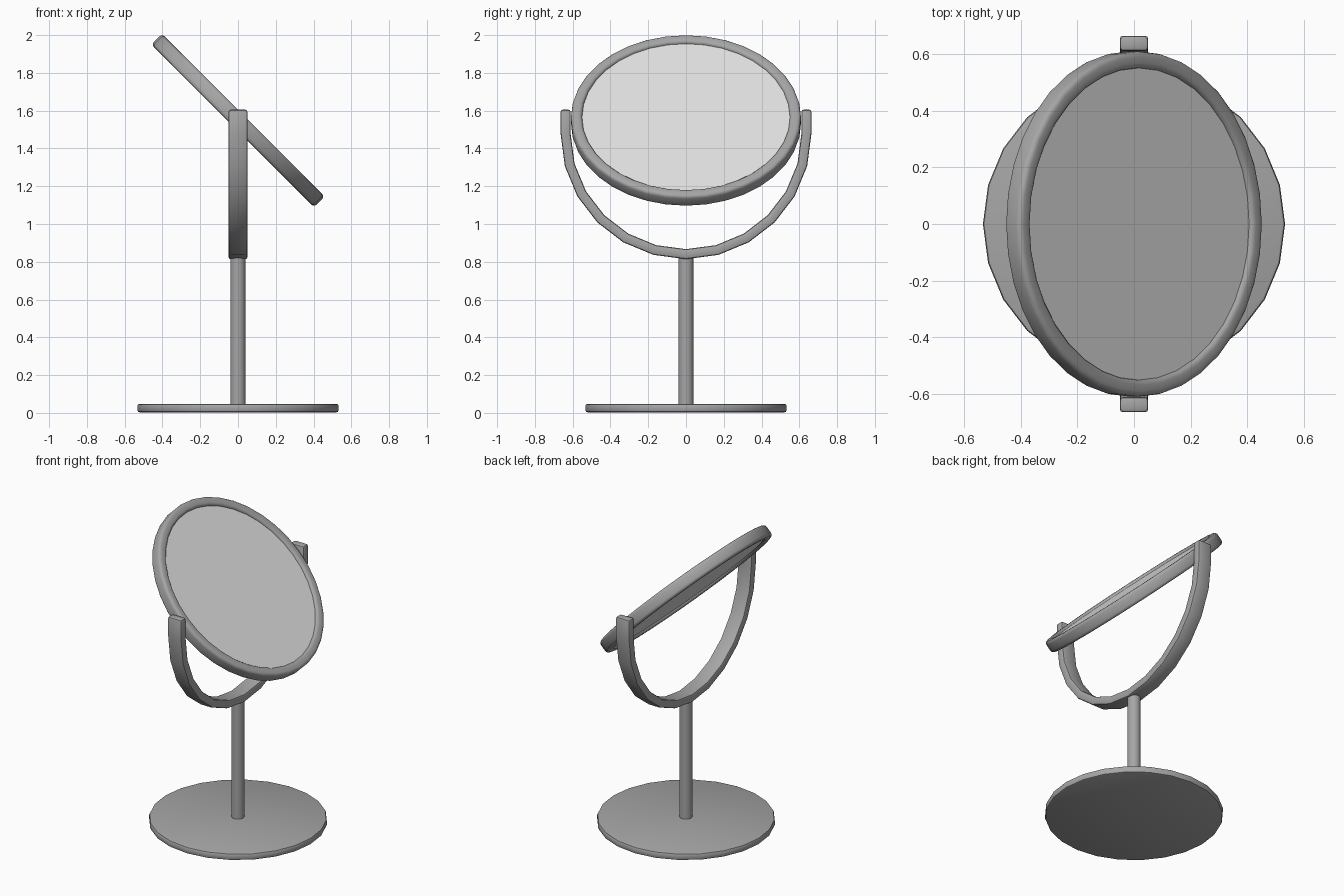
import bpy, bmesh, math
from mathutils import Matrix, Vector

cube = bpy.data.objects.get("Cube")
if cube:
    bpy.data.objects.remove(cube, do_unlink=True)


def material(name, value):
    mat = bpy.data.materials.new(name)
    mat.use_nodes = True
    col = (value, value, value, 1)
    mat.diffuse_color = col
    mat.node_tree.nodes["Principled BSDF"].inputs["Base Color"].default_value = col
    return mat


frame_grey = material("frame grey", 0.38)
mirror_grey = material("mirror light grey", 0.76)


def finish(name, bm, mat, bevel=0, matrix=None, segments=2):
    bmesh.ops.recalc_face_normals(bm, faces=bm.faces)
    mesh = bpy.data.meshes.new(name)
    bm.to_mesh(mesh)
    bm.free()
    mesh.materials.append(mat)
    obj = bpy.data.objects.new(name, mesh)
    bpy.context.collection.objects.link(obj)
    if matrix:
        obj.matrix_world = matrix
    bpy.context.view_layer.objects.active = obj
    for other in bpy.context.selected_objects:
        other.select_set(False)
    obj.select_set(True)
    if bevel:
        mod = obj.modifiers.new("Soft edges", 'BEVEL')
        mod.width, mod.segments = bevel, segments
        mod.limit_method, mod.angle_limit = 'ANGLE', math.radians(40)
        bpy.ops.object.modifier_apply(modifier=mod.name)
    bpy.ops.object.shade_smooth_by_angle(angle=math.radians(35))
    return obj


def cylinder(name, radius, low, high, sides, mat, bevel=0, matrix=None):
    bm = bmesh.new()
    bmesh.ops.create_cone(bm, cap_ends=True, segments=sides, radius1=radius,
                          radius2=radius, depth=high - low,
                          matrix=Matrix.Translation((0, 0, (low + high) / 2)))
    return finish(name, bm, mat, bevel, matrix)


def sweep(bm, sections, closed):
    """Skin a list of four-point sections, joined up or capped."""
    rings = [[bm.verts.new(p) for p in s] for s in sections]
    pairs = list(zip(rings, rings[1:]))
    if closed:
        pairs.append((rings[-1], rings[0]))
    for a, b in pairs:
        for i in range(4):
            j = (i + 1) % 4
            bm.faces.new((a[i], a[j], b[j], b[i]))
    if not closed:
        bm.faces.new(rings[0])
        bm.faces.new(rings[-1])


# Stand
cylinder("base", 0.533, 0.003, 0.048, 24, frame_grey, 0.012)
cylinder("pole", 0.04, 0.04, 0.84, 16, frame_grey)

# Yoke: straight tips running into a half ring
OUTER, INNER, HALF_W = 0.664, 0.611, 0.05
CENTRE_Z, TIP_Z = 1.478, 1.605
path = [(1, 0, TIP_Z)]
for i in range(13):
    a = math.pi * i / 12
    path.append((math.cos(a), -math.sin(a), CENTRE_Z))
path.append((-1, 0, TIP_Z))
sections = []
for c, s, z in path:
    sections.append([(x, r * c, z + r * s) for x, r in
                     ((-HALF_W, INNER), (HALF_W, INNER), (HALF_W, OUTER), (-HALF_W, OUTER))])
bm = bmesh.new()
sweep(bm, sections, False)
finish("yoke", bm, frame_grey, 0.011)

# Tilted mirror head
tilt = Matrix.Translation((0, 0, 1.548)) @ Matrix.Rotation(math.radians(45), 4, 'Y')
sections = []
for i in range(36):
    a = math.tau * i / 36
    sections.append([(r * math.cos(a), r * math.sin(a), h) for r, h in
                     ((0.55, -0.04), (0.609, -0.04), (0.609, 0.04), (0.55, 0.04))])
bm = bmesh.new()
sweep(bm, sections, True)
finish("mirror_rim", bm, frame_grey, 0.018, tilt, 3)
cylinder("mirror_glass", 0.556, -0.024, 0.024, 36, mirror_grey, 0, tilt)
